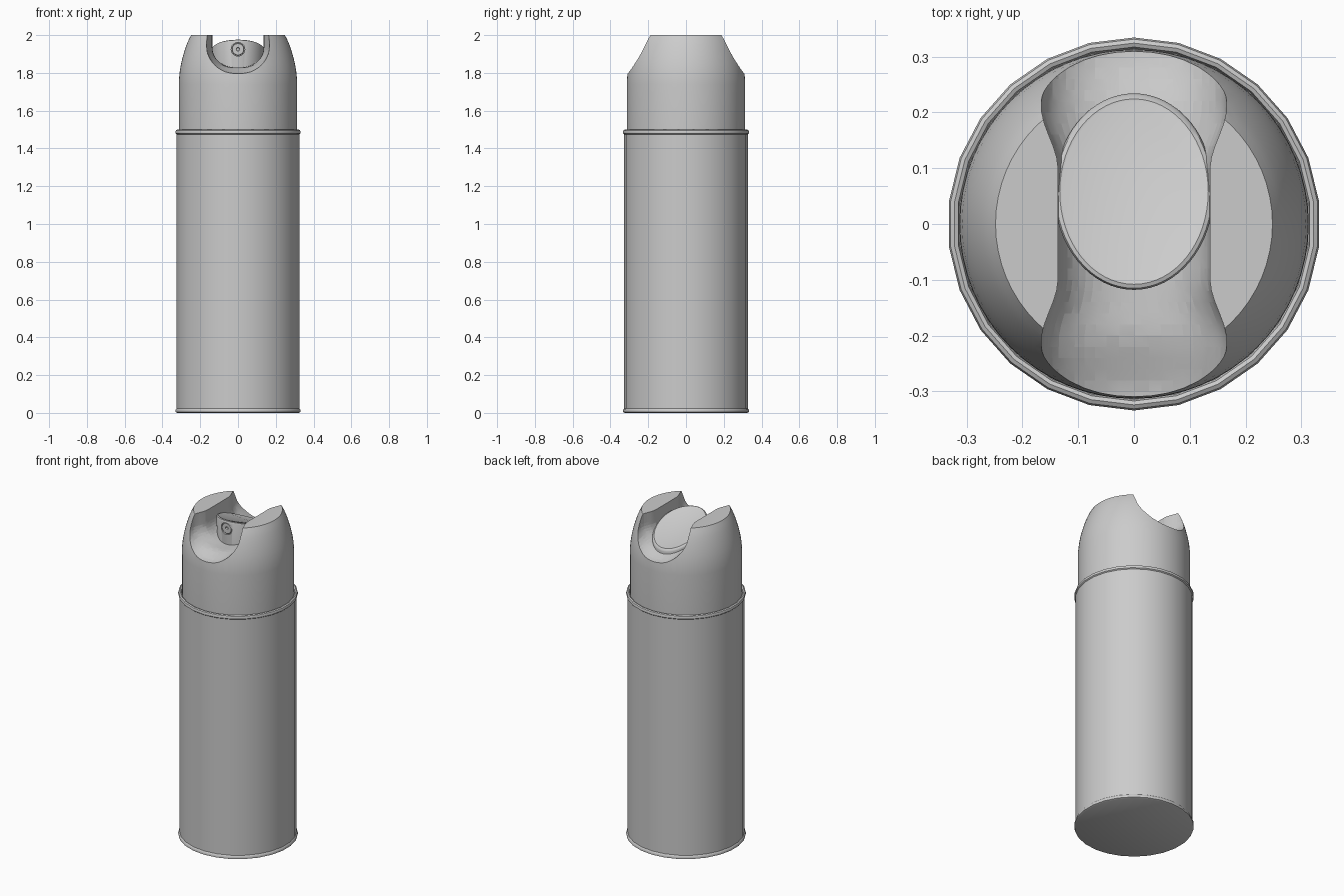
import bpy, bmesh, math
from mathutils import Vector

if "Cube" in bpy.data.objects:
    bpy.data.objects.remove(bpy.data.objects["Cube"])

def finish(name, bm, smooth=True):
    bmesh.ops.recalc_face_normals(bm, faces=bm.faces)
    me = bpy.data.meshes.new(name)
    bm.to_mesh(me)
    bm.free()
    ob = bpy.data.objects.new(name, me)
    bpy.context.collection.objects.link(ob)
    if smooth:
        shade(ob)
    return ob

def shade(ob, angle=32):
    bpy.ops.object.select_all(action='DESELECT')
    ob.select_set(True)
    bpy.context.view_layer.objects.active = ob
    bpy.ops.object.shade_smooth_by_angle(angle=math.radians(angle))

def loft(name, rings, smooth=True):
    """Skin a list of point rings and cap both ends."""
    bm = bmesh.new()
    vs = [[bm.verts.new(p) for p in r] for r in rings]
    n = len(vs[0])
    for a, b in zip(vs, vs[1:]):
        for i in range(n):
            j = (i + 1) % n
            bm.faces.new((a[i], a[j], b[j], b[i]))
    bm.faces.new(vs[0])
    bm.faces.new(vs[-1])
    return finish(name, bm, smooth)

def lathe(name, profile, n):
    angles = [math.pi / 2 + 2 * math.pi * i / n for i in range(n)]
    return loft(name, [[(r * math.cos(a), r * math.sin(a), z) for a in angles]
                       for r, z in profile])

def cut(ob, cutter):
    m = ob.modifiers.new("cut", 'BOOLEAN')
    m.operation, m.solver, m.object = 'DIFFERENCE', 'EXACT', cutter
    bpy.context.view_layer.objects.active = ob
    bpy.ops.object.modifier_apply(modifier=m.name)
    bpy.data.objects.remove(cutter)
    shade(ob)

def smoothstep(a, b, t):
    t = max(0, min(1, (t - a) / (b - a)))
    return t * t * (3 - 2 * t)

# Can body with rolled bottom rim and rounded shoulder
lathe("can_body", [(.325, 0), (.333, .004), (.334, .012), (.331, .02), (.327, .024),
                   (.327, 1.475), (.333, 1.48), (.334, 1.488), (.331, 1.496),
                   (.324, 1.5), (.317, 1.497), (.314, 1.485)], 26)

# Cap dome with a flat top
cap = lathe("cap", [(.312, 1.47), (.313, 1.5), (.313, 1.74), (.312, 1.77), (.308, 1.81),
                    (.302, 1.845), (.294, 1.88), (.284, 1.915), (.272, 1.95),
                    (.26, 1.978), (.248, 2.0)], 64)

# Finger groove through the cap, flaring at both ends
sections = []
for k in range(-20, 21):
    y = k * .02
    w = .136 + .03 * smoothstep(.1, .21, abs(y))
    floor = 1.828 - .033 * smoothstep(.18, .32, abs(y))
    top = 1.94
    ring = [(w, y, 2.1)]
    for i in range(25):
        a = math.pi * i / 24
        c = math.cos(a)
        ring.append((w * math.copysign(abs(c) ** .9, c), y,
                     top - (top - floor) * max(0, math.sin(a)) ** .9))
    ring.append((-w, y, 2.1))
    sections.append(ring)
cut(cap, loft("groove_cutter", sections, False))

# Spray button: elliptical column with a tilted finger pad
def pad_ring(s, drop, base=None):
    pts = []
    for i in range(64):
        a = 2 * math.pi * i / 64
        x, y = (.143 - s) * math.cos(a), .058 + (.176 - s) * math.sin(a)
        t = (y + .117) / .352
        z = base if base else 1.978 - .09 * t - .045 * t * t - drop
        pts.append((x, y, z))
    return pts

button = loft("spray_button", [pad_ring(.012, 0, 1.7), pad_ring(0, .012),
                               pad_ring(.003, .004), pad_ring(.01, 0), pad_ring(.014, .002)])

# Nozzle recess and ringed insert on the button front
def tube(name, profile, n=32):
    return loft(name, [[(r * math.cos(2 * math.pi * i / n), y,
                         1.925 + r * math.sin(2 * math.pi * i / n)) for i in range(n)]
                       for r, y in profile])

cut(button, tube("nozzle_cutter", [(.036, -.2), (.036, -.095)]))
tube("nozzle", [(.033, -.08), (.033, -.108), (.03, -.111), (.012, -.111),
                (.009, -.109), (.008, -.095)])
